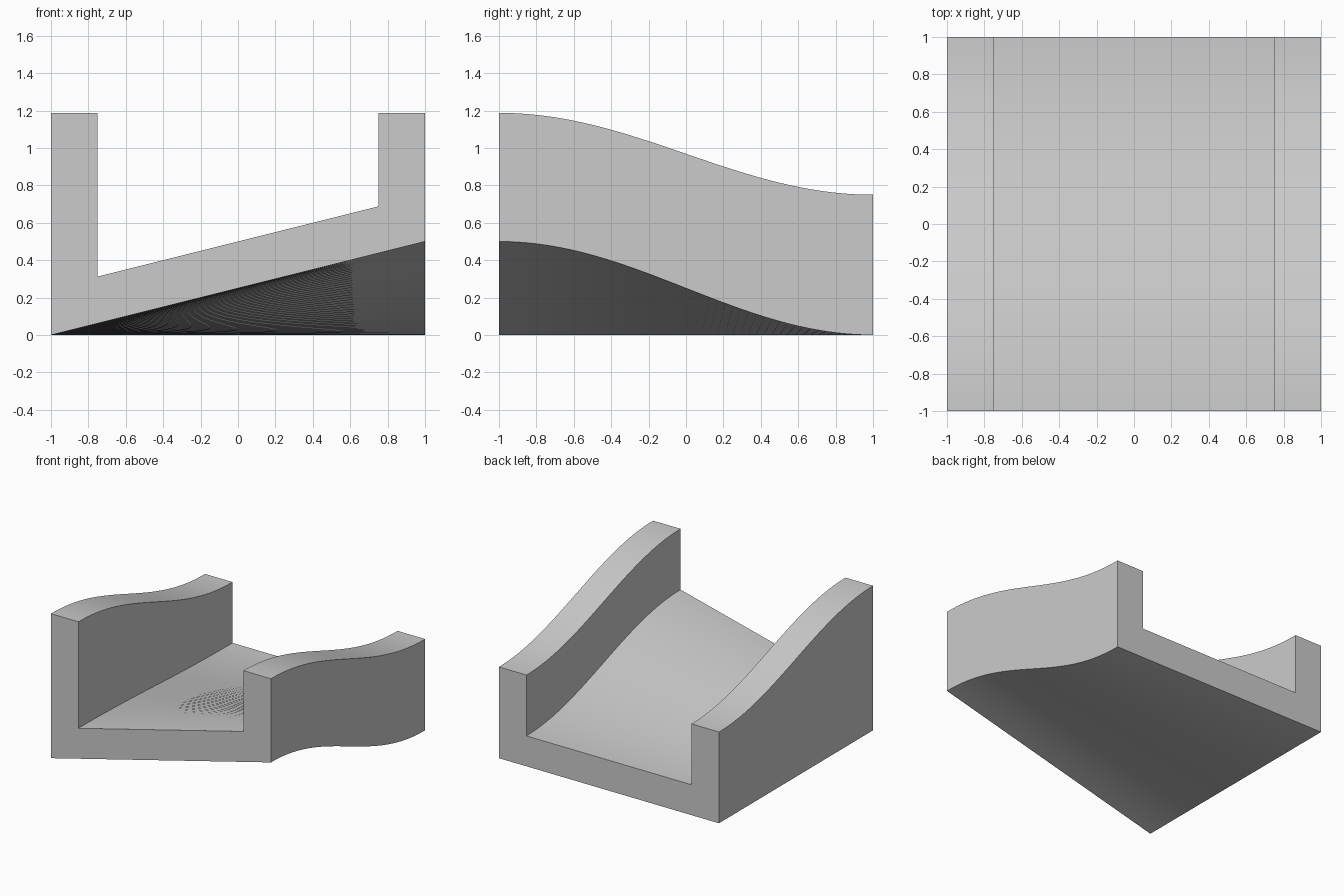
import bpy, bmesh, math

if "Cube" in bpy.data.objects:
    bpy.data.objects.remove(bpy.data.objects["Cube"])

SEGMENTS = 48


def rise(y):
    # smooth ease from 1 at the front to 0 at the back
    return 0.5 * (1 - math.sin(math.pi * y / 2))


def section(y):
    # U-shaped cross-section: banked floor between two equal-height walls
    s = rise(y)
    under = lambda x: 0.25 * (x + 1) * s
    floor = lambda x: 0.25 + under(x)
    top = floor(0.75) + 0.5
    return [(-1, under(-1)), (1, under(1)), (1, top), (0.75, top),
            (0.75, floor(0.75)), (-0.75, floor(-0.75)),
            (-0.75, top), (-1, top)]


# Loft the section from front to back
bm = bmesh.new()
rings = []
for i in range(SEGMENTS + 1):
    y = -1 + 2 * i / SEGMENTS
    rings.append([bm.verts.new((x, y, z)) for x, z in section(y)])
for a, b in zip(rings, rings[1:]):
    for j in range(len(a)):
        k = (j + 1) % len(a)
        bm.faces.new((a[j], a[k], b[k], b[j]))

# End faces
bm.faces.new(rings[0])
bm.faces.new(rings[-1][::-1])
bmesh.ops.recalc_face_normals(bm, faces=bm.faces)

mesh = bpy.data.meshes.new("banked_track")
bm.to_mesh(mesh)
bm.free()
track = bpy.data.objects.new("banked_track", mesh)
bpy.context.collection.objects.link(track)

# Smooth slopes, sharp corners
bpy.context.view_layer.objects.active = track
track.select_set(True)
bpy.ops.object.shade_smooth_by_angle(angle=math.radians(30))
